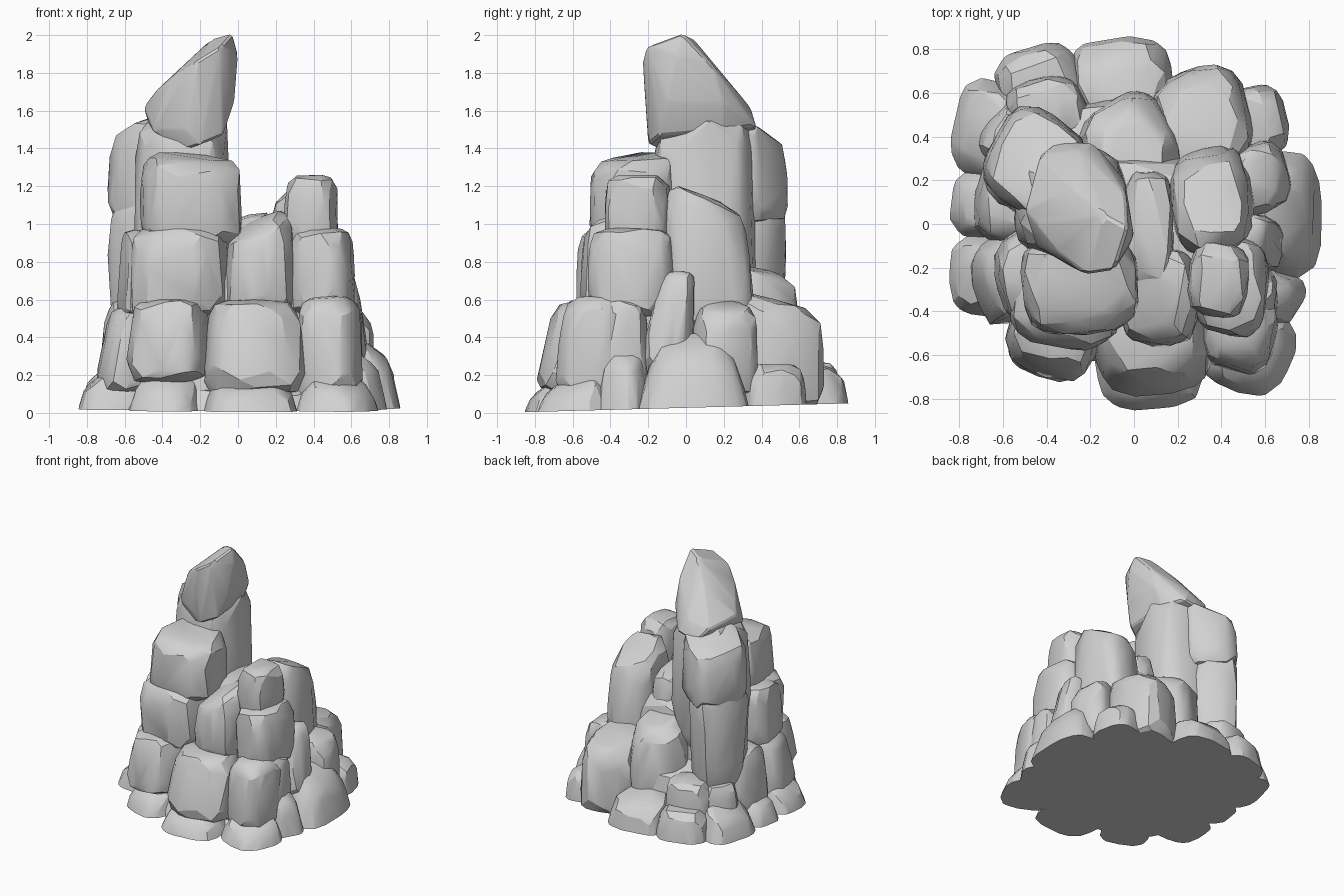
import bpy, bmesh, math, random
from mathutils import Vector, Matrix

if "Cube" in bpy.data.objects:
    bpy.data.objects.remove(bpy.data.objects["Cube"])

random.seed(11)
stone = bpy.data.materials.new("pale grey stone")
stone.use_nodes = True
GREY = (0.64, 0.64, 0.64, 1)
stone.diffuse_color = GREY
stone.node_tree.nodes["Principled BSDF"].inputs["Base Color"].default_value = GREY

FLOOR_POINT, FLOOR_NORMAL = Vector((0, 0, .027)), Vector((0, -.027, 1))
GOLDEN = math.pi * (3 - math.sqrt(5))


def hull_object(name, points, bevel=0):
    """Convex boulder around points, cut off at the slightly sloping floor."""
    bm = bmesh.new()
    for p in points:
        bm.verts.new(p)
    bmesh.ops.convex_hull(bm, input=bm.verts)
    bmesh.ops.delete(bm, geom=[v for v in bm.verts if not v.link_faces], context='VERTS')
    bmesh.ops.dissolve_limit(bm, angle_limit=math.radians(6), verts=bm.verts, edges=bm.edges)
    if bevel:
        bmesh.ops.bevel(bm, geom=bm.edges[:], offset=bevel, segments=1,
                        affect='EDGES', clamp_overlap=True)
    bmesh.ops.bisect_plane(bm, geom=bm.verts[:] + bm.edges[:] + bm.faces[:],
                           plane_co=FLOOR_POINT, plane_no=FLOOR_NORMAL, clear_inner=True)
    rim = [e for e in bm.edges if e.is_boundary]
    if rim:
        bmesh.ops.holes_fill(bm, edges=rim)
    bmesh.ops.recalc_face_normals(bm, faces=bm.faces)
    mesh = bpy.data.meshes.new(name)
    bm.to_mesh(mesh)
    bm.free()
    mesh.materials.append(stone)
    obj = bpy.data.objects.new(name, mesh)
    bpy.context.collection.objects.link(obj)


def rock(name, xs, ys, zs, tilt=(0, 0), taper=.1, lean=(0, 0), spin=None, count=120):
    """Rounded block filling the given ranges; tilt slopes the top, taper narrows it.
    Without a given spin the block faces outward from the middle of the pile."""
    if spin is None:
        spin = math.atan2(sum(ys), sum(xs))
    turn = Matrix.Rotation(spin, 3, 'Z')
    start = random.uniform(0, math.tau)
    points = []
    for i in range(count):
        z = 1 - (2 * i + 1) / count
        side = math.sqrt(1 - z * z)
        angle = start + i * GOLDEN
        d = Vector((side * math.cos(angle), side * math.sin(angle), z))
        d = (d + Vector([random.uniform(-.1, .1) for _ in range(3)])).normalized()
        round_xy = (abs(d.x) ** 3.2 + abs(d.y) ** 3.2) ** (1 / 3.2)
        d /= (round_xy ** 6 + abs(d.z) ** 6) ** (1 / 6)
        d = turn @ d * random.uniform(.95, 1)
        up = (d.z + 1) / 2
        shrink = 1 - taper * up
        x, y = d.x * shrink + lean[0] * d.z, d.y * shrink + lean[1] * d.z
        points.append(Vector((x, y, d.z + up * (tilt[0] * d.x + tilt[1] * d.y))))
    # fit the cloud exactly to the requested box
    for axis, (low, high) in enumerate((xs, ys, zs)):
        a = min(p[axis] for p in points)
        b = max(p[axis] for p in points)
        for p in points:
            p[axis] = low + (p[axis] - a) / (b - a) * (high - low)
    hull_object(name, points)


# Hidden middles that close the gaps
rock("ground_core", (-.73, .73), (-.7, .72), (-.3, .17), spin=0, taper=.2)
rock("core", (-.62, .6), (-.58, .6), (-.3, .5), spin=0)
rock("upper_core", (-.53, .52), (-.45, .33), (.2, .88), spin=0)

# Ring of low boulders on the ground
low = dict(taper=.4)
rock("base_front", (-.23, .36), (-.9, -.4), (-.2, .21), tilt=(0, .3), **low)
rock("base_front_right", (.27, .79), (-.83, -.33), (-.2, .23), tilt=(-.2, .3), spin=-.4, **low)
rock("base_front_left", (-.6, -.14), (-.76, -.33), (-.2, .23), tilt=(0, .3), spin=-.4, **low)
rock("base_left_front", (-.89, -.46), (-.45, -.02), (-.2, .28), tilt=(.4, 0), spin=0, **low)
rock("base_left", (-.88, -.46), (-.1, .28), (-.2, .26), tilt=(.3, 0), **low)
rock("base_left_back", (-.87, -.45), (.14, .71), (-.2, .3), tilt=(.3, 0), spin=-.3, **low)
rock("base_back_left", (-.65, -.2), (.42, .85), (-.2, .27), taper=.25, spin=.3)
rock("base_back", (-.31, .2), (.43, .88), (-.2, .3), tilt=(0, -.2), taper=.25, spin=.1)
rock("base_back_right", (.36, .72), (.28, .65), (-.2, .26), taper=.2, spin=.25)
rock("base_right", (.48, .89), (-.29, .36), (-.2, .42), tilt=(-.3, .05), taper=.45)
rock("base_right_front", (.45, .8), (-.48, -.18), (-.15, .36), tilt=(-.3, 0), taper=.4)

# Lower course of blocks
rock("lower_front", (-.18, .36), (-.79, -.3), (.1, .6), taper=.2, lean=(0, .15))
rock("lower_front_right", (.31, .66), (-.69, -.28), (.06, .62), lean=(0, .08), spin=-.2)
rock("lower_front_left", (-.59, -.14), (-.72, -.25), (.16, .61), taper=.15, lean=(.04, .1), spin=-.3)
rock("lower_left_front", (-.75, -.42), (-.46, -.02), (.1, .57), lean=(.15, .05), taper=.25)
rock("lower_left", (-.73, -.4), (-.1, .3), (.1, .6), lean=(.12, 0))
rock("lower_left_back", (-.72, -.35), (.2, .56), (.05, .42), lean=(.1, 0))
rock("lower_back_left", (-.59, -.2), (.34, .68), (.05, .45), spin=.3)
rock("lower_back", (-.26, .22), (.1, .61), (.1, .79), tilt=(0, -.15), spin=.5)
rock("lower_back_right", (.08, .55), (.2, .73), (0, .64), tilt=(0, -.2), spin=.3)
rock("lower_right_back", (.42, .72), (.03, .38), (.1, .6), tilt=(-.2, 0))
rock("lower_right", (.42, .69), (-.24, .05), (.2, .75), lean=(-.1, .25), taper=.35)
rock("lower_right_front", (.4, .66), (-.46, -.2), (.1, .6), spin=0)

# Middle course of blocks
rock("middle_front_left", (-.57, -.03), (-.58, -.06), (.5, .99), taper=.06, spin=-.15)
rock("middle_left_wedge", (-.64, -.42), (-.42, -.02), (.5, .97), lean=(.12, 0))
rock("middle_front", (-.07, .3), (-.56, -.1), (.5, 1.07), tilt=(.3, .15), spin=0)
rock("middle_front_right", (.27, .62), (-.52, -.05), (.5, .98), taper=.06, spin=-.15)
rock("right_turret", (.24, .53), (-.43, -.08), (.86, 1.26), taper=.08, lean=(.02, 0), spin=-.15)
rock("right_column", (.16, .55), (-.14, .36), (.4, 1.2), tilt=(0, -.25), taper=.12, lean=(0, -.05), spin=.15)
rock("gap_column", (-.06, .19), (-.32, .25), (.5, 1.06), tilt=(.1, 0), spin=0)

# Tall tower with the leaning spire
rock("tower_front_block", (-.52, .02), (-.51, -.04), (.88, 1.38), tilt=(-.08, .12), taper=.06, spin=.1)
rock("tower_column", (-.55, -.03), (-.19, .38), (.5, 1.6), tilt=(.05, .02), taper=.06, spin=-.2)
rock("tower_left_lower", (-.69, -.28), (0, .53), (.3, 1.14), taper=-.15)
rock("tower_left_upper", (-.69, -.22), (.02, .54), (1, 1.58), tilt=(.2, -.25), taper=.06)
hull_object("spire", [
    (-.32, -.12, 1.38), (-.2, -.2, 1.42), (-.45, -.1, 1.5), (-.08, -.14, 1.47),
    (-.45, .1, 1.45), (-.09, .2, 1.5), (-.35, .38, 1.48), (-.5, .06, 1.62),
    (-.02, -.1, 1.65), (-.04, .2, 1.64), (-.43, .32, 1.58), (-.03, -.02, 2.01),
    (0, -.05, 1.9), (-.09, -.21, 1.94), (-.22, -.23, 1.86), (-.36, -.12, 1.77),
    (-.14, .04, 1.98), (-.04, .14, 1.84), (-.18, .37, 1.52), (-.28, .16, 1.82),
    (-.25, .34, 1.62), (-.28, -.2, 1.5), (-.44, 0, 1.7)], bevel=.012)

# Soft facets with crisp breaks
for obj in bpy.context.collection.objects:
    obj.select_set(obj.type == 'MESH' and stone.name in obj.data.materials)
    if obj.select_get():
        bpy.context.view_layer.objects.active = obj
bpy.ops.object.shade_smooth_by_angle(angle=math.radians(24))
